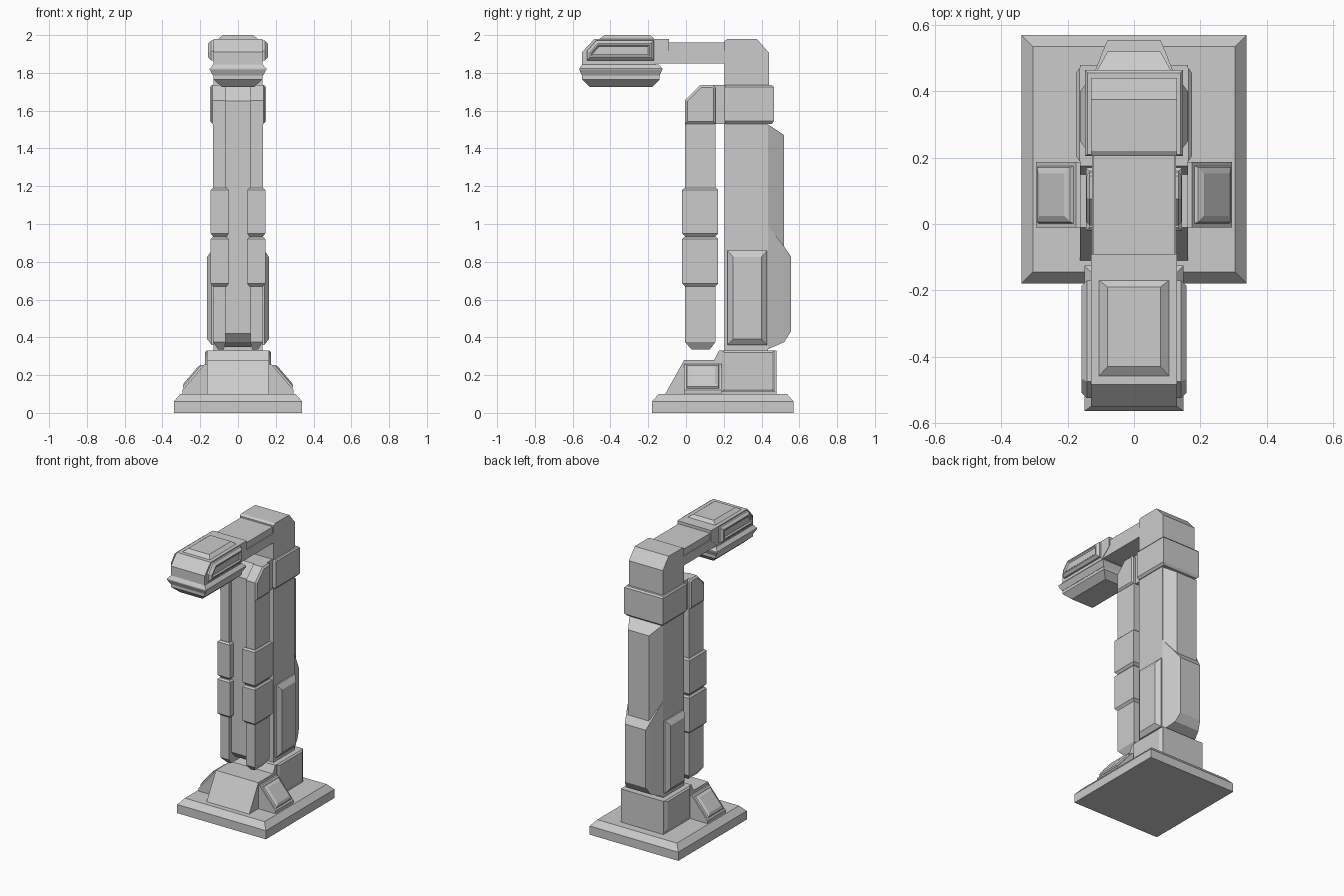
import bpy, bmesh
from mathutils import Vector

if "Cube" in bpy.data.objects:
    bpy.data.objects.remove(bpy.data.objects["Cube"], do_unlink=True)

grey = bpy.data.materials.new("plain grey")
grey.use_nodes = True
COLOUR = (0.6, 0.6, 0.6, 1)
grey.diffuse_color = COLOUR
grey.node_tree.nodes["Principled BSDF"].inputs["Base Color"].default_value = COLOUR


def place(axis, level, u, v):
    """Point on a plane across the axis; u, v follow the remaining axes in order."""
    return {"x": (level, u, v), "y": (u, level, v), "z": (u, v, level)}[axis]


def build(name, axis, rings, mirror=False, raised=None, steps=()):
    """Skin matching outlines along an axis, then inset and raise one face."""
    bm = bmesh.new()
    loops = [[bm.verts.new(place(axis, level, u, v)) for u, v in outline]
             for level, outline in rings]
    for a, b in zip(loops, loops[1:]):
        for i in range(len(a)):
            j = (i + 1) % len(a)
            bm.faces.new((a[i], a[j], b[j], b[i]))
    bm.faces.new(loops[0])
    bm.faces.new(loops[-1])
    bmesh.ops.recalc_face_normals(bm, faces=bm.faces[:])
    bm.normal_update()
    if raised:
        face = max(bm.faces, key=lambda f: f.normal.dot(Vector(raised).normalized()))
        for thickness, depth in steps:
            bmesh.ops.inset_region(bm, faces=[face], thickness=thickness,
                                   depth=depth, use_even_offset=True)
    mesh = bpy.data.meshes.new(name)
    bm.to_mesh(mesh)
    bm.free()
    mesh.materials.append(grey)
    obj = bpy.data.objects.new(name, mesh)
    bpy.context.collection.objects.link(obj)
    if mirror:
        obj.modifiers.new("Mirror", "MIRROR")
    return obj


def block(name, axis, levels, **options):
    """Stack of rectangles: each level is (position, u0, u1, v0, v1)."""
    rings = [(p, [(a, c), (b, c), (b, d), (a, d)]) for p, a, b, c, d in levels]
    return build(name, axis, rings, **options)


def prism(name, axis, lo, hi, outline, **options):
    return build(name, axis, [(lo, outline), (hi, outline)], **options)


OUT = (1, 0, 0)

# Base plate and plinth
block("base_plate", "z", [(0, -.34, .34, -.18, .57), (.06, -.34, .34, -.18, .57),
                          (.1, -.305, .305, -.145, .535)])
prism("plinth", "x", -.163, .163, [(-.11, .1), (-.01, .28), (.15, .28), (.175, .33),
                                   (.48, .33), (.48, .1)])
block("plinth_side_panel", "x", [(.15, .19, .47, .11, .33), (.165, .19, .47, .11, .33),
                                 (.175, .205, .455, .125, .32)], mirror=True)
prism("plinth_side_box", "y", -.01, .187,
      [(.15, .1), (.295, .1), (.295, .12), (.175, .26), (.15, .26)], mirror=True,
      raised=(.14, 0, .12), steps=[(.012, 0), (.004, .01), (.018, .008)])

# Rear column with its chamfered back, bump and side panels
block("column", "z", [(.33, -.13, .13, .205, .435), (1.54, -.13, .13, .205, .435)])
block("column_back", "y", [(.43, -.13, .13, .335, 1.53), (.52, -.08, .08, .375, 1.47)])
block("column_back_bump", "y", [(.43, -.13, .13, .335, 1.0), (.52, -.095, .095, .375, .88),
                                (.555, -.08, .08, .43, .83)])
block("column_side_panel", "x", [(.12, .22, .43, .36, .86), (.14, .22, .43, .36, .86),
                                 (.163, .25, .4, .39, .825)], mirror=True)
block("collar", "z", [(1.53, -.135, .135, .21, .455), (1.545, -.148, .148, .205, .465),
                      (1.725, -.148, .148, .205, .465), (1.735, -.14, .14, .21, .455)])

# Front pair of rails, their web, pads and caps
block("rail", "z", [(.335, .075, .105, .03, .125), (.375, .065, .132, -.005, .155),
                    (1.55, .065, .132, -.005, .155)], mirror=True)
prism("rail_web", "x", -.07, .07, [(.02, .42), (.06, .375), (.14, .35), (.15, 1.735),
                                  (.085, 1.735), (.02, 1.65)])
for bottom, top in ((.67, .93), (.935, 1.19)):
    block("rail_pad", "z", [(bottom, .06, .132, -.005, .155),
                            (bottom + .015, .048, .145, -.02, .17),
                            (top - .01, .048, .145, -.02, .17),
                            (top, .058, .135, -.01, .16)], mirror=True)
prism("rail_cap", "x", .065, .134, [(-.005, 1.53), (-.005, 1.655), (.075, 1.735),
                                   (.145, 1.735), (.157, 1.72), (.157, 1.53)],
      mirror=True, raised=OUT, steps=[(.012, .01)])
block("rail_bracket", "y", [(.14, -.12, .12, 1.53, 1.735), (.22, -.12, .12, 1.53, 1.735)])

# Top elbow and arm
prism("elbow", "x", -.13, .13, [(.205, 1.73), (.205, 1.97), (.22, 1.98), (.375, 1.98),
                               (.44, 1.905), (.44, 1.73)])
block("arm", "y", [(-.18, -.127, .127, 1.85, 1.915), (.21, -.127, .127, 1.85, 1.915)])
block("arm_upper", "y", [(-.12, -.122, .122, 1.91, 1.96), (.21, -.122, .122, 1.91, 1.96)])

# Lamp head with side and top panels
prism("lamp_head", "x", -.13, .13, [(-.55, 1.83), (-.55, 1.91), (-.485, 1.98), (-.09, 1.98),
                                   (-.09, 1.91), (-.16, 1.85), (-.16, 1.83)])
prism("lamp_side_panel", "x", .12, .142,
      [(-.525, 1.865), (-.525, 1.915), (-.475, 1.972), (-.17, 1.972), (-.17, 1.865)],
      mirror=True, raised=OUT, steps=[(.016, .016), (.008, 0), (.008, -.008)])
block("lamp_top_panel", "z", [(1.97, -.105, .105, -.458, -.17), (1.98, -.105, .105, -.458, -.17),
                              (2.0, -.08, .08, -.43, -.19)])
block("lamp_rim", "z", [(1.785, -.132, .132, -.55, -.14), (1.817, -.15, .15, -.565, -.125),
                        (1.823, -.15, .15, -.565, -.125), (1.845, -.13, .13, -.55, -.145)])
block("lamp_lens", "z", [(1.725, -.085, .085, -.51, -.18), (1.765, -.13, .13, -.55, -.14),
                         (1.79, -.13, .13, -.55, -.14)])
